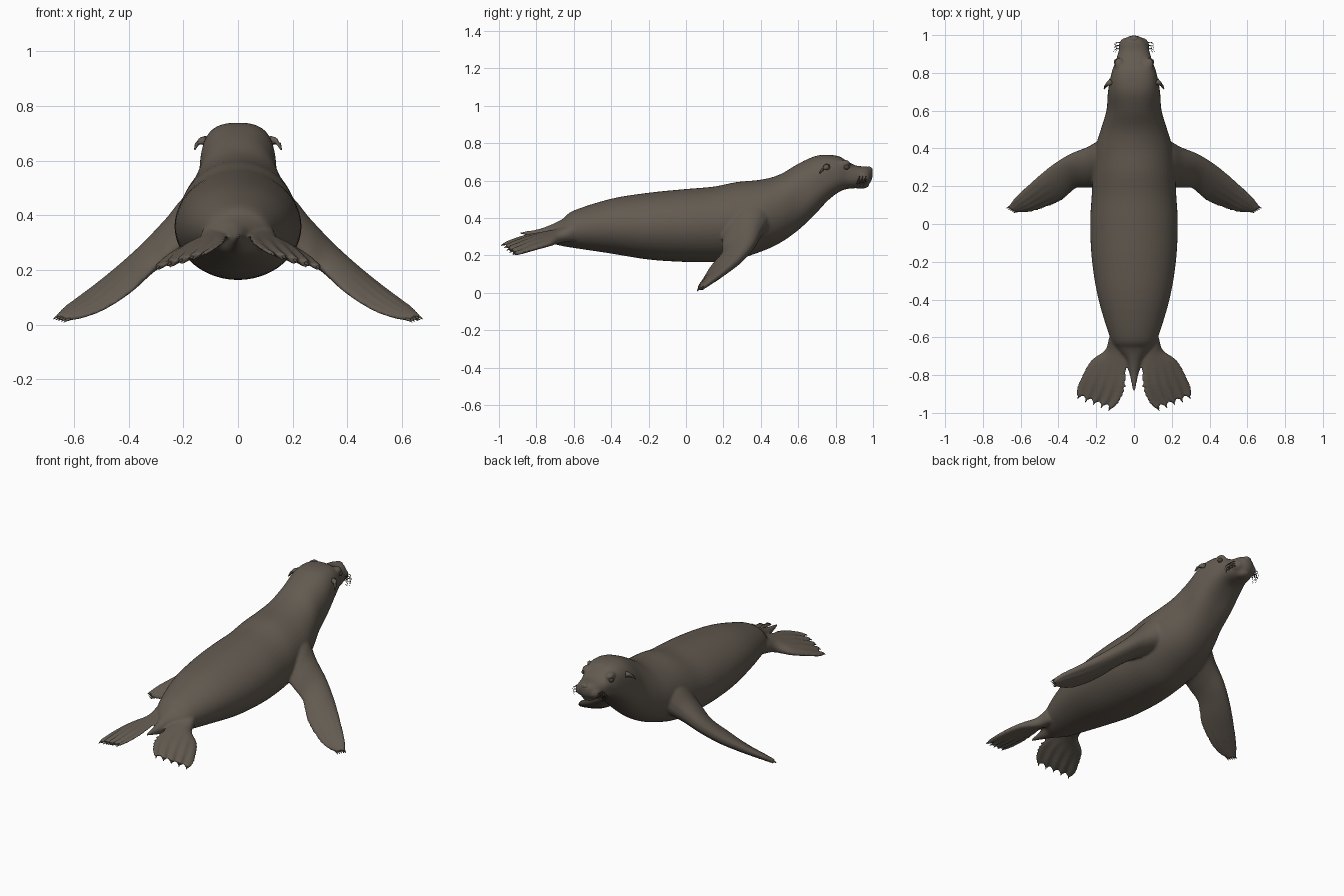
import bpy, bmesh, math, random
from mathutils import Vector

if "Cube" in bpy.data.objects:
    bpy.data.objects.remove(bpy.data.objects["Cube"])

random.seed(4)
FUR = bpy.data.materials.new("grey_brown_fur")
FUR.diffuse_color = (0.125, 0.104, 0.082, 1)
FUR.use_nodes = True
FUR.node_tree.nodes["Principled BSDF"].inputs["Base Color"].default_value = FUR.diffuse_color
DARK = bpy.data.materials.new("dark_brown")
DARK.diffuse_color = (0.07, 0.058, 0.045, 1)
DARK.use_nodes = True
DARK.node_tree.nodes["Principled BSDF"].inputs["Base Color"].default_value = DARK.diffuse_color


def resample(rows, n):
    """Smooth curve through rows of numbers, n steps per gap."""
    out = []
    for i in range(len(rows) - 1):
        p0, p1 = rows[max(i - 1, 0)], rows[i]
        p2, p3 = rows[i + 1], rows[min(i + 2, len(rows) - 1)]
        for k in range(n):
            t = k / n
            out.append([0.5 * (2 * b + (c - a) * t + (2 * a - 5 * b + 4 * c - d) * t * t
                               + (3 * b - a - 3 * c + d) * t ** 3)
                        for a, b, c, d in zip(p0, p1, p2, p3)])
    return out + [list(rows[-1])]


def loft(bm, rings):
    """Skin closed rings and cap both ends."""
    vs = [[bm.verts.new(p) for p in r] for r in rings]
    n = len(vs[0])
    for a, b in zip(vs, vs[1:]):
        for i in range(n):
            bm.faces.new((a[i], a[(i + 1) % n], b[(i + 1) % n], b[i]))
    bm.faces.new(vs[0][::-1])
    bm.faces.new(vs[-1])


def finish(bm, name, mat):
    bmesh.ops.recalc_face_normals(bm, faces=bm.faces)
    for f in bm.faces:
        f.smooth = True
    me = bpy.data.meshes.new(name)
    bm.to_mesh(me)
    bm.free()
    ob = bpy.data.objects.new(name, me)
    me.materials.append(mat)
    bpy.context.collection.objects.link(ob)
    return ob


def blob(bm, c, r):
    vs = bmesh.ops.create_uvsphere(bm, u_segments=20, v_segments=12, radius=1)["verts"]
    for v in vs:
        v.co = Vector((v.co.x * r[0], v.co.y * r[1], v.co.z * r[2])) + Vector(c)


def spike(bm, pts, r):
    """Thin tapered rod along a list of points."""
    rings = []
    for i, p in enumerate(pts):
        d = (Vector(pts[min(i + 1, len(pts) - 1)]) - Vector(pts[max(i - 1, 0)])).normalized()
        u = d.orthogonal().normalized()
        w = d.cross(u)
        k = r * (1 - 0.85 * i / (len(pts) - 1))
        rings.append([Vector(p) + k * (u * math.cos(a) + w * math.sin(a))
                      for a in (j * math.tau / 6 for j in range(6))])
    loft(bm, rings)


def flipper(bm, rows, side, toes, ridge, scallop, ridge_from):
    """Loft between a leading and trailing edge; toes ridge the outer part. Returns toe tips."""
    st = resample(rows, 6)
    rings, n, tips = [], 30, []
    axis = (Vector(st[-1][:3]) + Vector(st[-1][3:6]) - Vector(st[-7][:3]) - Vector(st[-7][3:6])).normalized()
    for i, s in enumerate(st):
        L, T, th = Vector(s[:3]), Vector(s[3:6]), s[6]
        prog = i / (len(st) - 1)
        up = (T - L).cross(axis).normalized()
        up = up if up.z > 0 else -up
        amt = max(0, (prog - ridge_from) / (1 - ridge_from))
        ring = []
        for sgn in (1, -1):
            for j in range(n):
                c = j / n if sgn > 0 else 1 - j / n
                wave = math.cos(math.tau * toes * c + math.pi)
                h = th * 2.3 * math.sqrt(c) * (1 - c) ** 0.8 + ridge * amt * wave * min(1, 8 * c * (1 - c))
                p = L.lerp(T, c) + up * max(h, 0.003) * sgn + axis * scallop * amt ** 3 * wave
                p.x *= side
                ring.append(p)
        rings.append(ring)
    for k in range(toes):
        p = L.lerp(T, (k + 0.5) / toes) + axis * scallop
        d = axis.copy()
        p.x *= side
        d.x *= side
        tips.append((p, d))
    loft(bm, rings)
    return tips


# Body: y, half width, bottom, top, squareness
BODY = [(-0.885, .006, .315, .327, 2), (-0.80, .022, .29, .338, 2), (-0.72, .045, .265, .365, 2),
        (-0.66, .095, .25, .395, 2), (-0.60, .127, .24, .44, 2), (-0.40, .188, .21, .503, 2),
        (-0.20, .222, .178, .535, 2), (0, .232, .165, .555, 2), (.15, .224, .165, .568, 2),
        (.27, .218, .178, .592, 2), (.40, .205, .22, .605, 2), (.50, .176, .265, .632, 2.1),
        (.60, .146, .335, .69, 2.2), (.69, .139, .42, .731, 2.4), (.76, .128, .495, .738, 2.6),
        (.82, .113, .54, .729, 2.6), (.86, .097, .555, .705, 2.5), (.91, .083, .56, .68, 2.4),
        (.96, .066, .572, .676, 2.2), (.985, .042, .59, .67, 2), (.997, .018, .615, .655, 2)]
bm = bmesh.new()
rings = []
for y, w, lo, hi, e in resample(BODY, 4):
    ring = []
    for k in range(48):
        a = math.tau * k / 48
        c, s = math.cos(a), math.sin(a)
        ring.append((w * math.copysign(abs(c) ** (2 / e), c), y,
                     (lo + hi) / 2 + (hi - lo) / 2 * math.copysign(abs(s) ** (2 / e), s)))
    rings.append(ring)
loft(bm, rings)

# Flippers: leading edge, trailing edge, half thickness
FORE = [(.06, .50, .43, .06, .20, .32, .11), (.17, .45, .42, .17, .195, .31, .095),
        (.25, .405, .355, .25, .19, .255, .07), (.35, .365, .27, .31, .185, .20, .05),
        (.45, .30, .19, .38, .125, .13, .04), (.55, .215, .12, .47, .085, .065, .027),
        (.63, .14, .065, .55, .062, .03, .018), (.668, .092, .03, .62, .062, .016, .011)]
HIND = [(.13, -.60, .31, .03, -.60, .34, .05), (.15, -.665, .285, .04, -.69, .335, .034),
        (.225, -.72, .26, .04, -.77, .325, .026), (.275, -.80, .235, .042, -.86, .31, .02),
        (.305, -.87, .212, .07, -.94, .285, .014), (.312, -.905, .205, .105, -.982, .265, .009)]
claws = bmesh.new()
for side in (1, -1):
    tips = flipper(bm, FORE, side, 5, .004, .008, .55)
    tips += flipper(bm, HIND, side, 5, .007, .012, .35)
    for p, d in tips:
        spike(claws, [p - d * .02, p - d * .004, p + d * .006 + Vector((0, 0, -.003))], .007)
    # Muzzle pads, brows and cheeks blended into the head
    blob(bm, (side * .038, .945, .617), (.043, .042, .036))
    blob(bm, (side * .078, .845, .69), (.026, .035, .022))
blob(bm, (0, .935, .578), (.042, .045, .022))
body = finish(bm, "body_and_flippers", FUR)
rm = body.modifiers.new("blend", "REMESH")
rm.mode = "VOXEL"
rm.voxel_size = 0.0075
rm.use_smooth_shade = True
sm = body.modifiers.new("soften", "SMOOTH")
sm.factor = 0.5
sm.iterations = 4
finish(claws, "claws", FUR)

# Ears: small drooping cones pointing back
bm = bmesh.new()
for s in (1, -1):
    spike(bm, [(s * .118, .755, .672), (s * .135, .745, .672), (s * .15, .73, .66), (s * .158, .715, .64)], .019)
finish(bm, "ears", FUR)

# Eyes, nose and mouth line
bm = bmesh.new()
for s in (1, -1):
    blob(bm, (s * .094, .858, .672), (.012, .016, .013))
finish(bm, "eyes", DARK)
bm = bmesh.new()
blob(bm, (0, .978, .657), (.026, .02, .018))
finish(bm, "nose", FUR)

# Whiskers sweep out and down from the muzzle pads
bm = bmesh.new()
for s in (1, -1):
    for k in range(9):
        y, z = .925 + .017 * (k % 3), .60 + .013 * (k // 3)
        r = random.uniform(.7, 1.1)
        spike(bm, [(s * .065, y, z), (s * (.065 + .026 * r), y + .004, z - .006),
                   (s * (.065 + .038 * r), y - .006, z - .022 * r),
                   (s * (.065 + .04 * r), y - .016, z - .042 * r)], .0026)
finish(bm, "whiskers", DARK)
